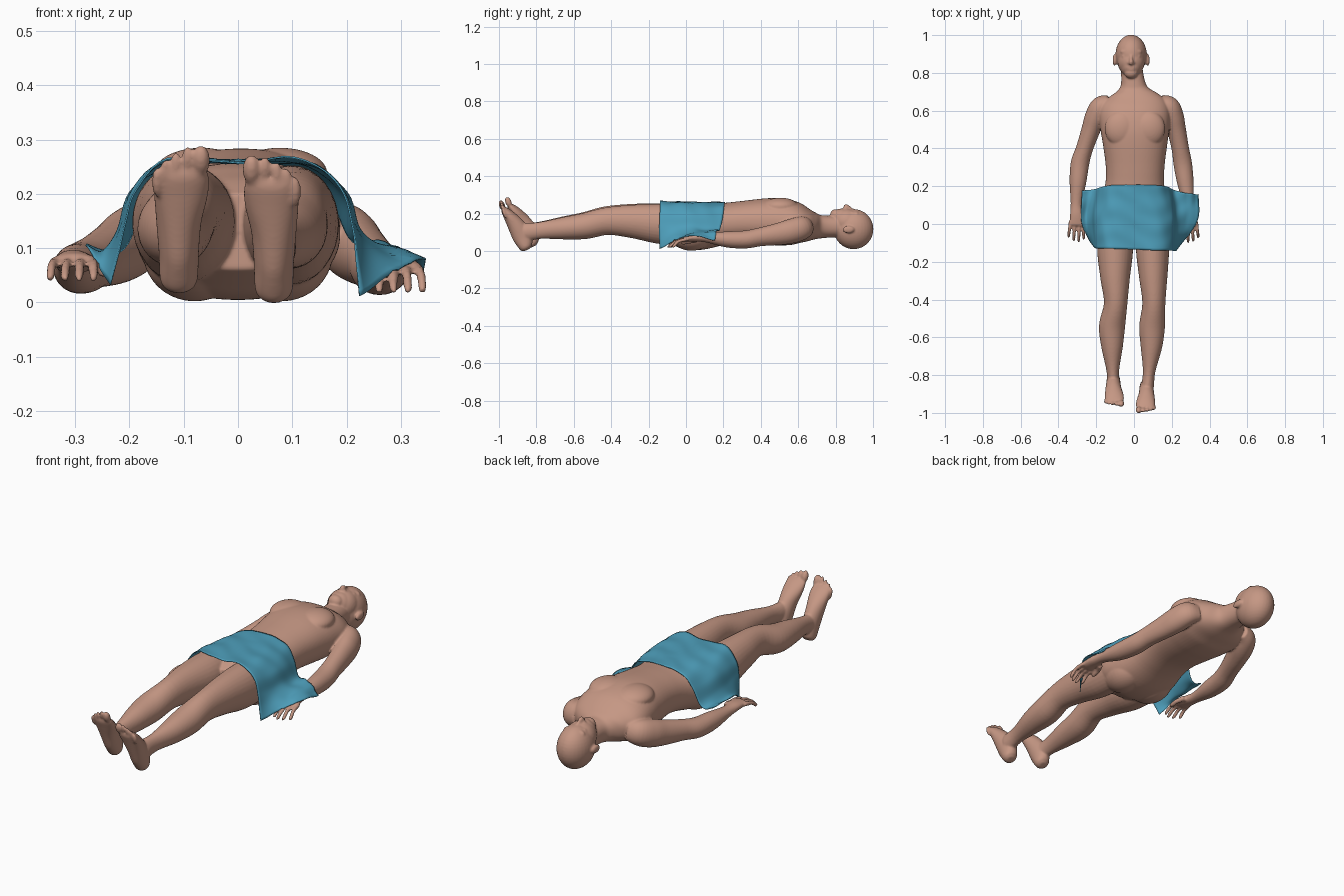
import bpy, bmesh, math
from mathutils import Vector, Matrix


def material(name, rgb):
    m = bpy.data.materials.new(name)
    m.diffuse_color = (*rgb, 1)
    return m


skin = material("skin", (0.56, 0.31, 0.23))
blue = material("blue cloth", (0.075, 0.34, 0.49))


def catmull(pts, n):
    """Smooth interpolation through tuples of any length."""
    p = [Vector(q) for q in pts]
    p = [p[0] * 2 - p[1]] + p + [p[-1] * 2 - p[-2]]
    out = []
    for i in range(1, len(p) - 2):
        a, b, c, d = p[i - 1:i + 3]
        for k in range(n):
            t = k / n
            out.append((b * 2 + (c - a) * t + (a * 2 - b * 5 + c * 4 - d) * t * t
                        + (b * 3 - a - c * 3 + d) * t ** 3) * 0.5)
    return out + [p[-2]]


bm = bmesh.new()


def loft(stations, power=2.0, n=5, sides=32):
    """Closed tube through (x, y, z, half width, half depth)."""
    st = catmull(stations, n)
    rings = []
    for i, s in enumerate(st):
        c = Vector(s[:3])
        t = Vector(st[min(i + 1, len(st) - 1)][:3]) - Vector(st[max(i - 1, 0)][:3])
        v = t.cross(Vector((1, 0, 0))).normalized()
        u = v.cross(t).normalized()
        ring = []
        for k in range(sides):
            a = 2 * math.pi * k / sides
            ca, sa = math.cos(a), math.sin(a)
            q = (abs(ca) ** power + abs(sa) ** power) ** (-1 / power)
            ring.append(bm.verts.new(c + u * s[3] * ca * q + v * s[4] * sa * q))
        rings.append(ring)
    faces = [bm.faces.new(rings[0]), bm.faces.new(rings[-1][::-1])]
    for r0, r1 in zip(rings, rings[1:]):
        for k in range(sides):
            j = (k + 1) % sides
            faces.append(bm.faces.new((r0[k], r1[k], r1[j], r0[j])))
    bmesh.ops.recalc_face_normals(bm, faces=faces)


def blob(c, r, tilt=0):
    m = Matrix.Translation(c) @ Matrix.Rotation(tilt, 4, 'X') @ Matrix.Diagonal((*r, 1))
    bmesh.ops.create_uvsphere(bm, u_segments=32, v_segments=20, radius=1, matrix=m)


# Torso and neck
loft([(0, -.12, .13, .14, .07), (0, -.06, .13, .17, .10), (0, 0, .128, .188, .12),
      (0, .08, .132, .182, .125), (.004, .2, .145, .157, .112), (.006, .3, .155, .155, .112),
      (.006, .42, .158, .170, .123), (.005, .5, .156, .182, .126), (.003, .58, .148, .188, .116),
      (.002, .64, .138, .172, .092), (0, .68, .133, .130, .075), (-.002, .71, .13, .086, .064),
      (-.004, .74, .13, .066, .060), (-.01, .80, .13, .058, .056),
      (-.014, .87, .13, .055, .05)], 2.2, sides=60)
for s in (-1, 1):
    blob((s * .072 + .005, .505, .238), (.088, .095, .047))    # chest
    blob((s * .08, .03, .092), (.095, .12, .09))               # buttocks

# Head
HX = -.015
blob((HX, .896, .117), (.083, .106, .107))
blob((HX, .86, .155), (.072, .078, .072))
blob((HX, .835, .165), (.058, .058, .062))
blob((HX, .80, .192), (.036, .030, .032))
loft([(HX, .90, .210, .008, .012), (HX, .875, .223, .009, .014),
      (HX, .857, .236, .012, .015), (HX, .848, .230, .010, .010)])
blob((HX, .827, .218), (.026, .008, .009))
blob((HX, .817, .217), (.022, .007, .009))
blob((HX, .912, .196), (.058, .018, .022))                     # brow
for s in (-1, 1):
    blob((HX + s * .031, .887, .203), (.019, .012, .011))      # closed eye
    blob((HX + s * .088, .868, .115), (.010, .031, .020))      # ear
    blob((HX + s * .012, .853, .225), (.008, .009, .009))      # nostril wing

# Legs
loft([(-.10, .04, .14, .085, .11), (-.10, -.13, .148, .095, .108), (-.10, -.28, .163, .079, .09),
      (-.097, -.42, .166, .062, .074), (-.116, -.54, .138, .069, .070),
      (-.116, -.65, .126, .057, .060), (-.112, -.78, .112, .033, .045),
      (-.108, -.86, .10, .034, .05)])
loft([(.097, .04, .14, .085, .11), (.098, -.13, .145, .088, .108), (.102, -.28, .158, .075, .09),
      (.105, -.42, .160, .061, .074), (.096, -.54, .134, .068, .070),
      (.092, -.65, .122, .057, .060), (.080, -.78, .11, .033, .045),
      (.072, -.86, .10, .034, .05)])


def foot(s, cx, dy, dz):
    prof = [(.006, -.836, .012, .018, .018), (.006, -.843, .028, .034, .036),
            (.006, -.860, .08, .037, .052), (.006, -.893, .14, .042, .046),
            (.002, -.928, .19, .050, .033), (0, -.954, .222, .049, .021),
            (0, -.963, .236, .040, .013)]
    loft([(cx + s * x, y + dy, z + dz, a, b) for x, y, z, a, b in prof])
    toes = [(-.035, .252, .0165), (-.0105, .250, .011), (.011, .240, .0105),
            (.030, .228, .010), (.046, .212, .010)]
    for x, z, r in toes:
        blob((cx + s * x, -.966 + dy - (z - .24) * .3, z + dz - .002), (r, r, .029), .35)


foot(1, .060, -.014, -.006)
foot(-1, -.103, .020, .012)


# Hand with four fingers and a thumb
def hand(s, cx, y, z, drop):
    for i, ln in enumerate((.078, .092, .086, .066)):
        x = cx + s * (-.034 + i * .0235)
        loft([(x, y + .02, z, .009, .010), (x + s * .002 * i, y - ln * .45, z - drop * .25, .0085, .010),
              (x + s * .003 * i, y - ln * .85, z - drop * .8, .008, .009),
              (x + s * .003 * i, y - ln, z - drop, .005, .005)], sides=14)
    tx = cx - s * .03
    loft([(tx, y + .065, z - .005, .015, .014), (tx - s * .018, y + .03, z - .012, .012, .012),
          (tx - s * .022, y - .005, z - .02, .010, .010),
          (tx - s * .022, y - .018, z - .022, .005, .005)], sides=14)


# Arms
loft([(-.13, .655, .135, .03, .045), (-.175, .625, .125, .052, .062), (-.203, .57, .108, .056, .066),
      (-.228, .50, .092, .050, .060), (-.262, .40, .076, .045, .050), (-.286, .32, .064, .049, .048),
      (-.297, .22, .064, .044, .043), (-.305, .11, .070, .030, .026), (-.303, .05, .075, .036, .022),
      (-.300, .0, .076, .040, .015), (-.300, -.01, .076, .036, .009)])
hand(-1, -.300, -.005, .076, .034)
loft([(.14, .655, .135, .03, .045), (.185, .625, .125, .052, .062), (.207, .57, .108, .056, .066),
      (.225, .50, .092, .050, .060), (.245, .40, .076, .046, .050), (.258, .32, .062, .049, .048),
      (.272, .22, .062, .044, .043), (.288, .11, .072, .030, .026), (.292, .05, .072, .036, .022),
      (.294, .0, .066, .040, .015), (.294, -.01, .064, .036, .009)])
hand(1, .294, -.008, .064, .045)

# Fuse all the body volumes into one smooth skin
src = bpy.data.meshes.new("body_source")
bm.to_mesh(src)
bm.free()
body = bpy.data.objects.new("body", src)
bpy.context.collection.objects.link(body)
rm = body.modifiers.new("fuse", 'REMESH')
rm.mode = 'VOXEL'
rm.voxel_size = .005
sm = body.modifiers.new("soften", 'SMOOTH')
sm.factor = .5
sm.iterations = 5
fused = bpy.data.meshes.new_from_object(body.evaluated_get(bpy.context.evaluated_depsgraph_get()))
body.modifiers.clear()
body.data = fused
fused.materials.clear()
fused.materials.append(skin)
fused.polygons.foreach_set("use_smooth", [True] * len(fused.polygons))

# Towel: three cross-sections from the foot edge to the head edge
foot_edge = [(-.235, -.09, .03), (-.220, -.11, .09), (-.207, -.126, .15), (-.188, -.13, .21),
             (-.13, -.13, .262), (0, -.135, .258), (.12, -.14, .262), (.188, -.14, .21),
             (.211, -.143, .14), (.218, -.143, .08), (.224, -.14, .015)]
middle = [(-.278, .01, .102), (-.25, .03, .095), (-.222, .035, .13), (-.198, .04, .20),
          (-.13, .04, .252), (0, .04, .260), (.13, .04, .252), (.20, .03, .20),
          (.225, .03, .13), (.27, .025, .10), (.335, .015, .08)]
head_edge = [(-.275, .178, .105), (-.235, .18, .09), (-.203, .185, .11), (-.172, .195, .18),
             (-.12, .205, .242), (0, .208, .260), (.12, .205, .242), (.175, .197, .18),
             (.212, .18, .115), (.27, .165, .108), (.342, .155, .060)]
rows = [catmull(r, 6) for r in (foot_edge, middle, head_edge)]
cols = [catmull(c, 14) for c in zip(*rows)]
tb = bmesh.new()
grid = []
for i, col in enumerate(cols):
    line = []
    for j, p in enumerate(col):
        fold = .002 * math.sin(p.y * 55 + 3 * math.sin(p.x * 14)) + .002 * math.sin(p.x * 60 + p.y * 25)
        line.append(tb.verts.new(p + Vector((0, 0, fold))))
    grid.append(line)
for a, b in zip(grid, grid[1:]):
    for j in range(len(a) - 1):
        tb.faces.new((a[j], b[j], b[j + 1], a[j + 1])).smooth = True
tm = bpy.data.meshes.new("towel")
tb.to_mesh(tm)
tb.free()
tm.materials.append(blue)
towel = bpy.data.objects.new("towel", tm)
bpy.context.collection.objects.link(towel)
sw = towel.modifiers.new("rest on body", 'SHRINKWRAP')
sw.target = body
sw.wrap_mode = 'OUTSIDE'
sw.offset = .004
so = towel.modifiers.new("thickness", 'SOLIDIFY')
so.thickness = .003
so.offset = 0
